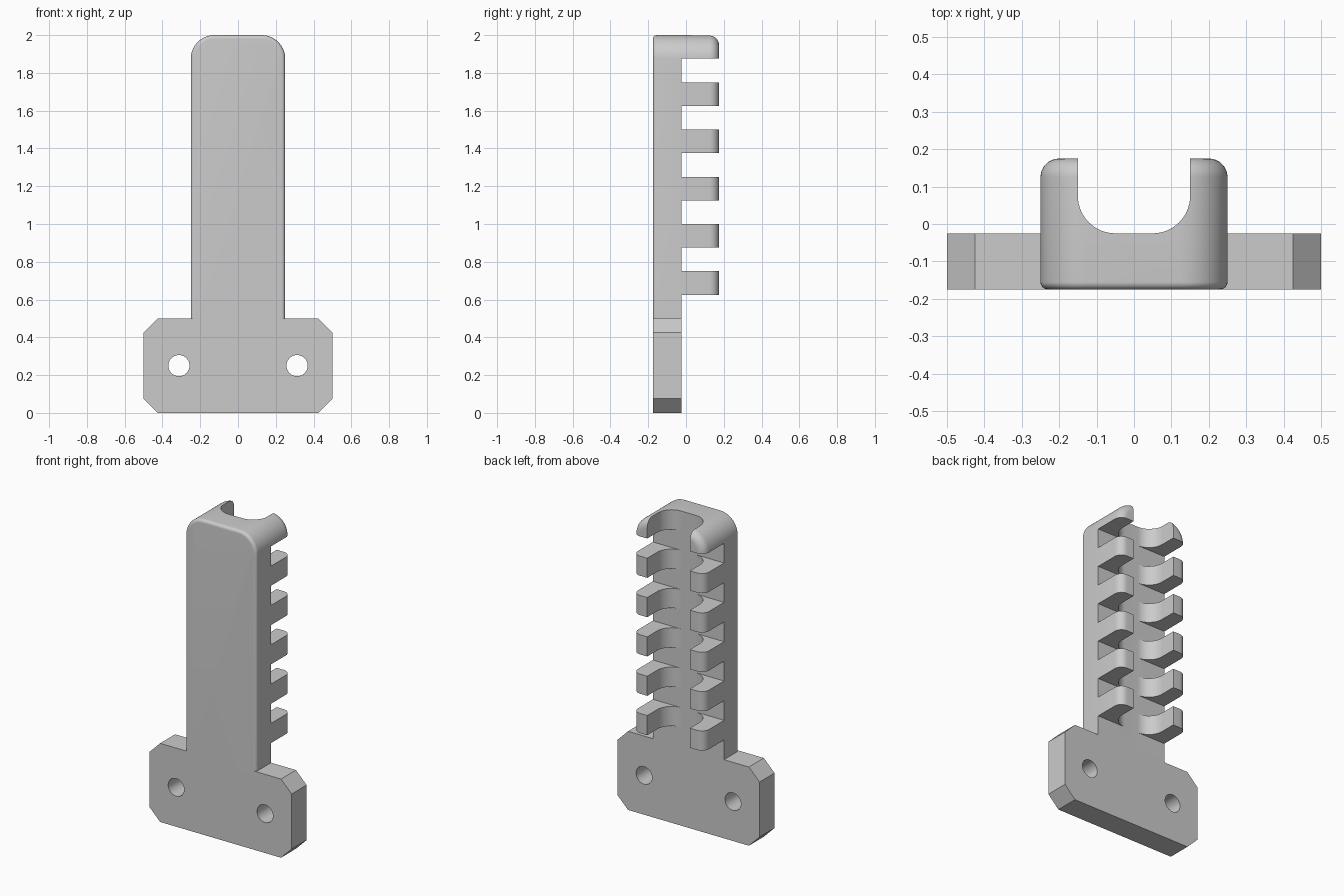
import bpy, bmesh, math

if "Cube" in bpy.data.objects:
    bpy.data.objects.remove(bpy.data.objects["Cube"])

FRONT, FLOOR, BACK = -0.175, -0.025, 0.175

grey = bpy.data.materials.new("light_grey")
grey.diffuse_color = (0.6, 0.6, 0.6, 1)
grey.use_nodes = True
grey.node_tree.nodes["Principled BSDF"].inputs["Base Color"].default_value = grey.diffuse_color


def make_object(name, bm):
    bmesh.ops.recalc_face_normals(bm, faces=bm.faces)
    mesh = bpy.data.meshes.new(name)
    bm.to_mesh(mesh)
    bm.free()
    mesh.materials.append(grey)
    obj = bpy.data.objects.new(name, mesh)
    bpy.context.collection.objects.link(obj)
    return obj


def prism(name, points, offset):
    """Extrude a closed 3D outline along an offset vector."""
    bm = bmesh.new()
    face = bm.faces.new([bm.verts.new(p) for p in points])
    side = bmesh.ops.extrude_face_region(bm, geom=[face])["geom"]
    bmesh.ops.translate(bm, vec=offset,
                        verts=[v for v in side if isinstance(v, bmesh.types.BMVert)])
    return make_object(name, bm)


def box(name, x, y0, y1, z0, z1):
    return prism(name, [(-x, y0, z0), (x, y0, z0), (x, y0, z1), (-x, y0, z1)],
                 (0, y1 - y0, 0))


def boolean(target, tool, operation):
    mod = target.modifiers.new("boolean", 'BOOLEAN')
    mod.operation, mod.solver, mod.object = operation, 'EXACT', tool
    bpy.context.view_layer.objects.active = target
    bpy.ops.object.modifier_apply(modifier=mod.name)
    bpy.data.objects.remove(tool)


def bevel(bm, test, radius, segments):
    edges = [e for e in bm.edges if test(*(v.co for v in e.verts))]
    bmesh.ops.bevel(bm, geom=edges, offset=radius, segments=segments,
                    profile=0.5, affect='EDGES')


# Mounting plate with chamfered corners
c = 0.075
outline = [(-0.5 + c, 0), (0.5 - c, 0), (0.5, c), (0.5, 0.5 - c),
           (0.5 - c, 0.5), (-0.5 + c, 0.5), (-0.5, 0.5 - c), (-0.5, c)]
bracket = prism("cable_comb_bracket", [(x, FRONT, z) for x, z in outline],
                (0, FLOOR - FRONT, 0))

# Column: rounded top corners, then a small front rim and larger back rim
Z0 = 0.4
column = box("column", 0.25, FRONT, BACK, Z0, 2.0)
bm = bmesh.new()
bm.from_mesh(column.data)
bevel(bm, lambda a, b: min(a.z, b.z) > 1.99 and abs(a.x - b.x) < 1e-4, 0.125, 14)
for y, radius in ((FRONT, 0.02), (BACK, 0.05)):
    bevel(bm, lambda a, b: abs(a.y - y) < 1e-4 and abs(b.y - y) < 1e-4
          and max(a.z, b.z) > Z0 + 0.01, radius, 8)
bm.to_mesh(column.data)
bm.free()

# Channel with rounded inner corners
arc = [(0.05 + 0.1 * math.sin(t), 0.075 - 0.1 * math.cos(t))
       for t in (math.pi / 2 * i / 14 for i in range(15))]
half = arc + [(0.15, 0.3)]
profile = half + [(-x, y) for x, y in reversed(half)]
boolean(column, prism("channel", [(x, y, 0.3) for x, y in profile], (0, 0, 2)),
        'DIFFERENCE')

# Slots between the teeth
for z0, z1 in [(0.3, 0.625)] + [(0.75 + 0.25 * i, 0.875 + 0.25 * i) for i in range(5)]:
    boolean(column, box("slot", 0.4, FLOOR, 0.3, z0, z1), 'DIFFERENCE')

boolean(bracket, column, 'UNION')

# Screw holes
for side in (-1, 1):
    ring = [(side * 0.3125 + 0.056 * math.cos(a), -0.3, 0.25 + 0.056 * math.sin(a))
            for a in (math.tau * i / 40 for i in range(40))]
    boolean(bracket, prism("screw_hole", ring, (0, 0.5, 0)), 'DIFFERENCE')

bpy.ops.object.select_all(action='DESELECT')
bracket.select_set(True)
bpy.context.view_layer.objects.active = bracket
bpy.ops.object.shade_smooth_by_angle(angle=math.radians(30))
